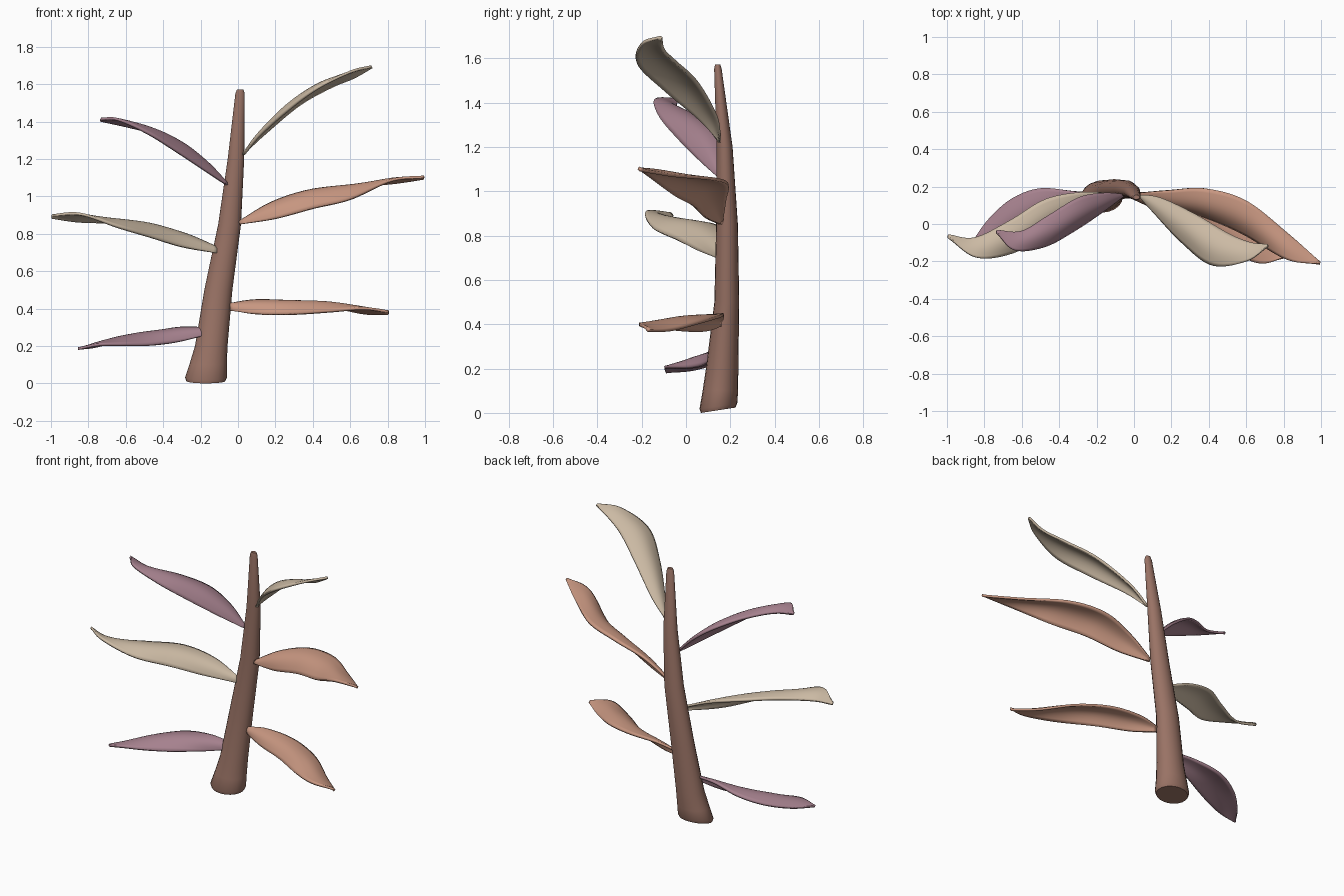
import bpy, bmesh, math
from mathutils import Vector

if "Cube" in bpy.data.objects:
    bpy.data.objects.remove(bpy.data.objects["Cube"])


def material(name, rgb):
    m = bpy.data.materials.new(name)
    m.diffuse_color = (*rgb, 1)
    m.use_nodes = True
    m.node_tree.nodes["Principled BSDF"].inputs["Base Color"].default_value = m.diffuse_color
    return m


BARK = material("bark", (0.32, 0.17, 0.13))
CORAL = material("coral", (0.58, 0.31, 0.22))
SAND = material("sand", (0.60, 0.49, 0.37))
MAUVE = material("mauve", (0.38, 0.22, 0.27))


def spline(pts, t):
    """Point on a Catmull-Rom curve through pts, t in 0..1."""
    p = [Vector(q) for q in pts]
    p = [p[0] * 2 - p[1]] + p + [p[-1] * 2 - p[-2]]
    n = len(p) - 3
    i = min(int(t * n), n - 1)
    u = t * n - i
    a, b, c, d = p[i:i + 4]
    return 0.5 * (2 * b + (c - a) * u + (2 * a - 5 * b + 4 * c - d) * u * u
                  + (3 * b - a - 3 * c + d) * u ** 3)


def finish(name, bm, mat, angle):
    bmesh.ops.recalc_face_normals(bm, faces=bm.faces)
    me = bpy.data.meshes.new(name)
    bm.to_mesh(me)
    bm.free()
    me.materials.append(mat)
    ob = bpy.data.objects.new(name, me)
    bpy.context.collection.objects.link(ob)
    bpy.ops.object.select_all(action='DESELECT')
    ob.select_set(True)
    bpy.context.view_layer.objects.active = ob
    bpy.ops.object.shade_smooth_by_angle(angle=math.radians(angle))
    return ob


def leaf(name, mat, back, front, rows=36, cols=10):
    """Arched blade spanned between its back and front edges."""
    bm = bmesh.new()
    grid = []
    for i in range(rows + 1):
        t = i / rows
        b, f = spline(back, t), spline(front, t)
        mid0 = (spline(back, max(t - .03, 0)) + spline(front, max(t - .03, 0))) / 2
        mid1 = (spline(back, min(t + .03, 1)) + spline(front, min(t + .03, 1))) / 2
        n = (f - b).cross(mid1 - mid0).normalized()
        if n.z - 0.5 * n.y < 0:
            n = -n
        bulge = 0.2 * (f - b).length * (1 - t ** 3)
        grid.append([bm.verts.new(b.lerp(f, j / cols) + n * bulge * math.sin(math.pi * j / cols))
                     for j in range(cols + 1)])
    for r, s in zip(grid, grid[1:]):
        for j in range(cols):
            bm.faces.new((r[j], r[j + 1], s[j + 1], s[j]))
    ob = finish(name, bm, mat, 50)
    sol = ob.modifiers.new("thickness", 'SOLIDIFY')
    sol.thickness = 0.014
    sol.offset = 0


# Stem: tapering, leaning loft of ellipses (cx, cy, rx, ry, z)
sections = [(-.172, .145, .104, .078, .012), (-.171, .146, .112, .085, .03),
            (-.16, .155, .1, .08, .1), (-.143, .163, .087, .073, .2),
            (-.105, .184, .075, .056, .5), (-.045, .185, .061, .049, .85),
            (-.011, .174, .044, .036, 1.2), (.011, .144, .025, .017, 1.55),
            (.012, .143, .017, .012, 1.572)]
bm = bmesh.new()
rings = []
for cx, cy, rx, ry, z in sections:
    ring = []
    for k in range(20):
        a = math.tau * k / 20
        tilt = 0.012 * math.sin(a) if z < 0.05 else 0
        ring.append(bm.verts.new((cx + rx * math.cos(a), cy + ry * math.sin(a), z + tilt)))
    rings.append(ring)
for r, s in zip(rings, rings[1:]):
    for k in range(20):
        bm.faces.new((r[k], r[(k + 1) % 20], s[(k + 1) % 20], s[k]))
bm.faces.new(rings[0])
bm.faces.new(rings[-1])
finish("stem", bm, BARK, 40)

# Right-hand leaves, bottom to top: back edge, front edge
leaf("leaf_right_low", CORAL,
     [(-.04, .165, .425), (.1, .17, .443), (.3, .15, .435), (.5, .07, .41), (.67, -.06, .375), (.805, -.17, .37)],
     [(-.04, .155, .39), (.1, .09, .37), (.3, 0, .37), (.5, -.13, .385), (.67, -.21, .4), (.805, -.18, .385)])
leaf("leaf_right_middle", CORAL,
     [(.01, .165, .865), (.18, .18, .965), (.38, .19, 1.03), (.6, .125, 1.055), (.82, -.05, 1.07), (.995, -.205, 1.095)],
     [(.01, .155, .85), (.2, .09, .88), (.4, .03, .935), (.6, -.06, .985), (.82, -.19, 1.085), (.995, -.215, 1.105)])
leaf("leaf_right_top", SAND,
     [(.03, .155, 1.23), (.15, .135, 1.34), (.33, .05, 1.49), (.5, -.05, 1.585), (.62, -.1, 1.635), (.715, -.11, 1.69)],
     [(.03, .15, 1.22), (.11, .06, 1.32), (.26, -.1, 1.455), (.42, -.22, 1.575), (.6, -.2, 1.665), (.715, -.12, 1.695)])

# Left-hand leaves, bottom to top
leaf("leaf_left_low", MAUVE,
     [(-.18, .16, .295), (-.32, .175, .295), (-.5, .19, .262), (-.65, .135, .225), (-.77, .03, .195), (-.855, -.08, .187)],
     [(-.18, .13, .255), (-.33, .09, .22), (-.48, .02, .205), (-.62, -.05, .205), (-.75, -.095, .205), (-.855, -.09, .185)])
leaf("leaf_left_middle", SAND,
     [(-.11, .165, .725), (-.29, .17, .8), (-.48, .13, .845), (-.66, .02, .86), (-.85, -.075, .865), (-.995, -.06, .885)],
     [(-.11, .155, .695), (-.3, .06, .73), (-.46, -.04, .78), (-.64, -.15, .835), (-.84, -.18, .905), (-.995, -.07, .9)])
leaf("leaf_left_top", MAUVE,
     [(-.06, .16, 1.07), (-.17, .165, 1.175), (-.3, .14, 1.265), (-.45, .05, 1.335), (-.6, -.04, 1.375), (-.735, -.035, 1.405)],
     [(-.06, .15, 1.06), (-.18, .06, 1.14), (-.33, -.04, 1.24), (-.48, -.12, 1.335), (-.64, -.14, 1.41), (-.735, -.045, 1.415)])
